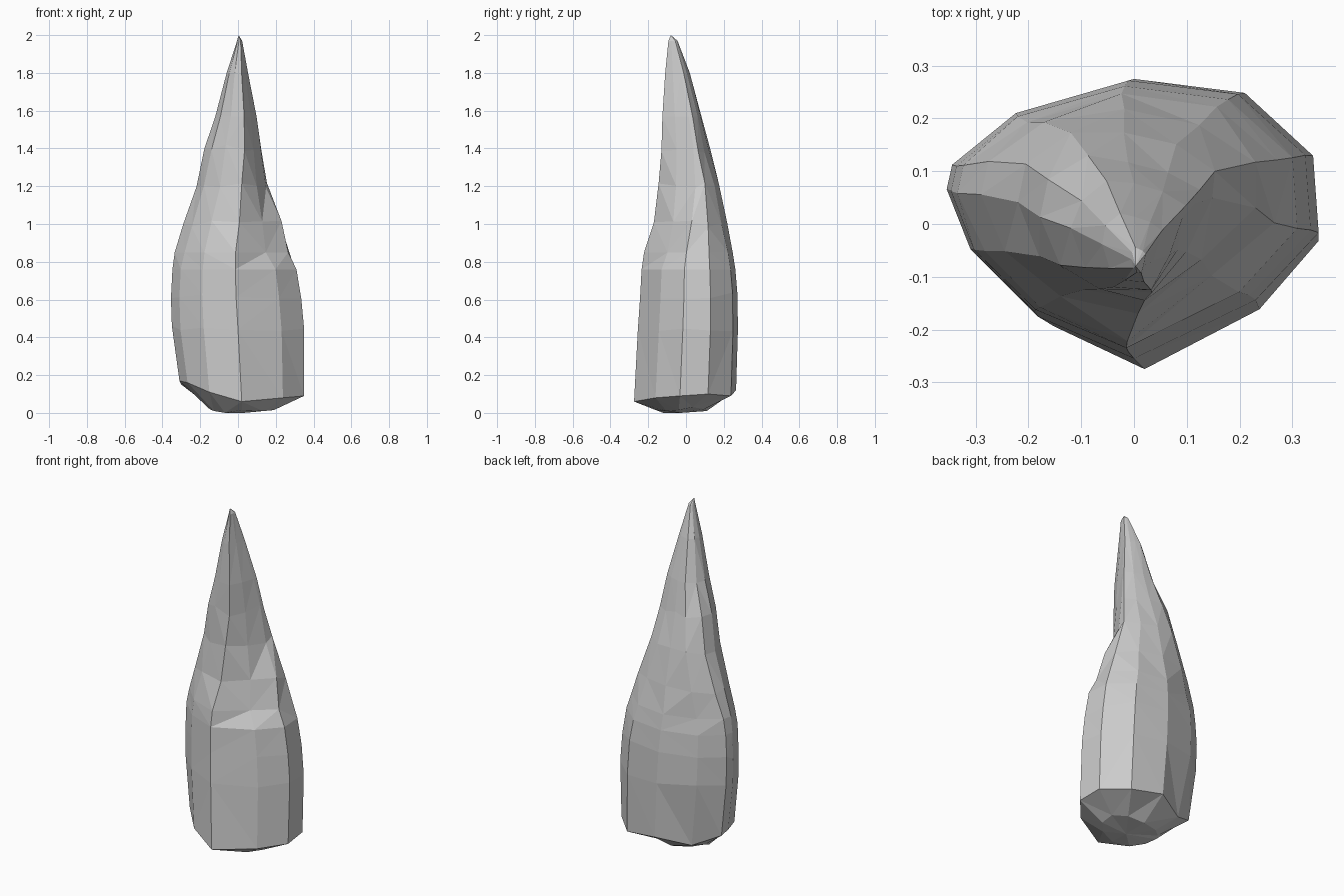
import bpy, bmesh, random

if "Cube" in bpy.data.objects:
    bpy.data.objects.remove(bpy.data.objects["Cube"])

random.seed(4)

# Normalised outlines: broad faceted foot and slimmer upper spire
LOW = [(.0, -1), (.66, -.58), (1, -.1), (.97, .45), (.6, .9), (0, 1),
       (-.62, .76), (-.97, .38), (-1, .2), (-.87, -.24), (-.52, -.7)]
HIGH = [(.4, -1), (.72, -.38), (.95, .3), (1, .5), (.6, .75), (.1, .9),
        (-.4, 1), (-.9, .65), (-1, .1), (-.75, -.6), (-.25, -.95)]
RIM_Z = [.06, .08, .09, .10, .09, .12, .085, .15, .17, .16, .11]
# Irregular underside heights
BASE_Z = [.015, .01, .015, .03, .02, .01, .02, .03, .02, .01, .0]

# Height, x range, y range, blend towards the upper outline
LEVELS = [
    (0.00, -.15, .19, -.16, .11, 0),
    (0.10, -.31, .35, -.275, .265, 0),
    (0.45, -.35, .35, -.255, .275, 0),
    (0.62, -.355, .335, -.243, .272, 0),
    (0.76, -.347, .31, -.235, .262, .03),
    (0.85, -.335, .28, -.222, .25, .12),
    (1.00, -.29, .235, -.18, .225, .35),
    (1.20, -.22, .155, -.145, .185, .7),
    (1.40, -.178, .125, -.13, .13, 1),
    (1.57, -.12, .098, -.125, .088, 1),
    (1.80, -.06, .053, -.11, .02, 1),
    (1.97, -.005, .022, -.093, -.045, 1),
]
# Chips broken out of the sides: (level, point) -> inward scale
CHIPS = {(1, 6): .88, (5, 1): .85, (6, 1): .87, (5, 2): .96, (6, 0): .95,
         (5, 6): .96, (6, 4): .96, (9, 7): .9, (9, 6): .94, (5, 9): .97}

bm = bmesh.new()
rings = []
for li, (z, x0, x1, y0, y1, t) in enumerate(LEVELS):
    ring = []
    for i, (a, b) in enumerate(zip(LOW, HIGH)):
        s = CHIPS.get((li, i), 1)
        u = (a[0] * (1 - t) + b[0] * t) * s
        v = (a[1] * (1 - t) + b[1] * t) * s
        x = (x0 + x1) / 2 + u * (x1 - x0) / 2
        y = (y0 + y1) / 2 + v * (y1 - y0) / 2
        if li == 0:
            h = BASE_Z[i]
        elif li == 1:
            h = RIM_Z[i]
        else:  # uneven break lines between the facets
            h = z + (random.uniform(-.02, .02) if li in (2, 3, 6, 7, 8) else 0)
        ring.append(bm.verts.new((x, y, h)))
    rings.append(ring)

# Side facets, underside and tip
n = len(LOW)
for lower, upper in zip(rings, rings[1:]):
    for i in range(n):
        j = (i + 1) % n
        bm.faces.new((lower[i], lower[j], upper[j], upper[i]))
foot = bm.verts.new((.03, -.03, 0))
tip = bm.verts.new((.003, -.08, 2))
for i in range(n):
    j = (i + 1) % n
    bm.faces.new((rings[0][j], rings[0][i], foot))
    bm.faces.new((rings[-1][i], rings[-1][j], tip))
bmesh.ops.triangulate(bm, faces=bm.faces[:], quad_method='SHORT_EDGE')
bmesh.ops.recalc_face_normals(bm, faces=bm.faces[:])

mesh = bpy.data.meshes.new("rock_spire")
bm.to_mesh(mesh)
bm.free()
bpy.context.collection.objects.link(bpy.data.objects.new("rock_spire", mesh))
